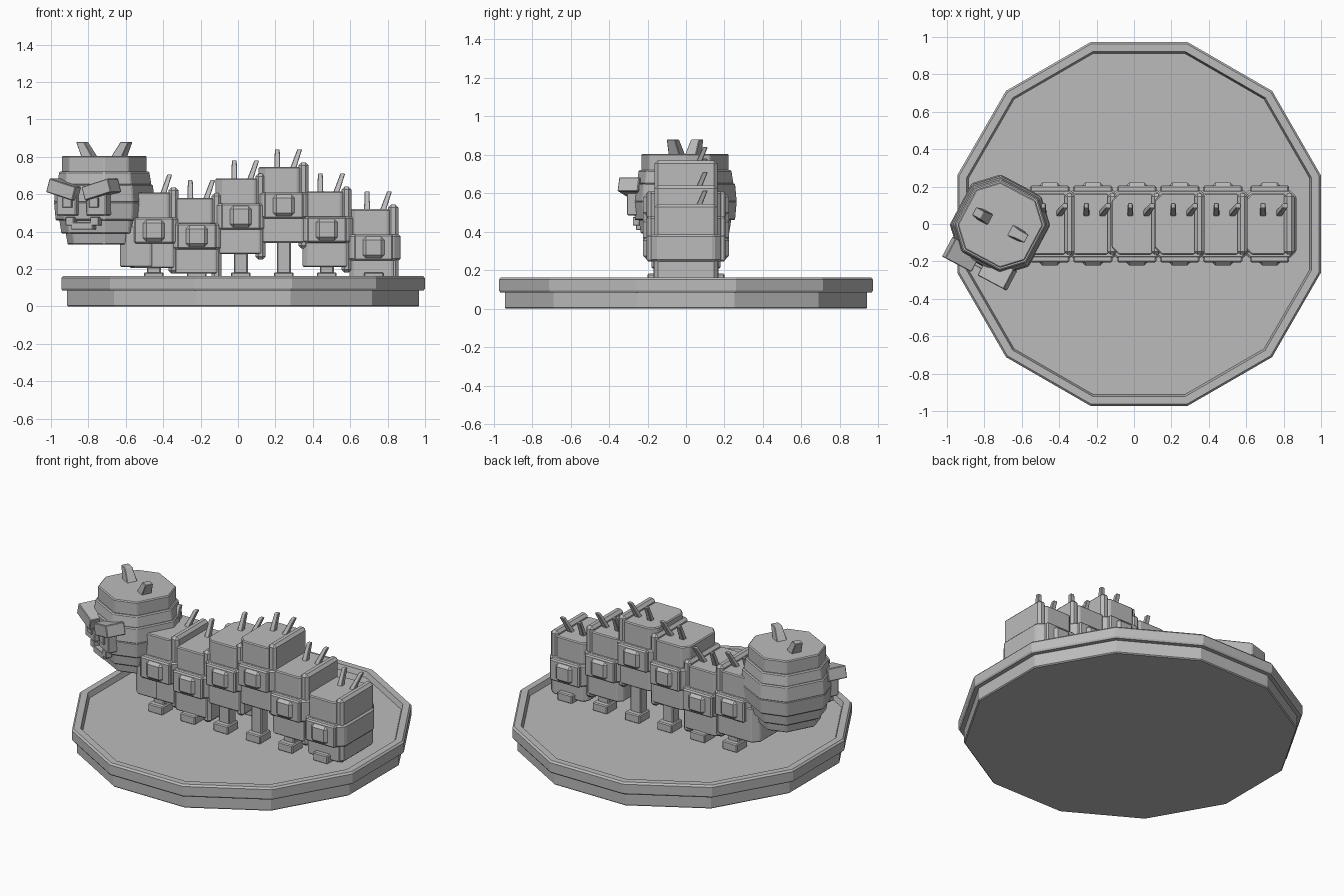
import bpy, bmesh, math
from mathutils import Vector, Matrix

if "Cube" in bpy.data.objects:
    bpy.data.objects.remove(bpy.data.objects["Cube"])

grey = bpy.data.materials.new("stone_grey")
grey.use_nodes = True
tone = (0.5, 0.5, 0.5, 1)
grey.diffuse_color = tone
grey.node_tree.nodes["Principled BSDF"].inputs["Base Color"].default_value = tone


def finish(name, bm, place, bevel):
    bmesh.ops.recalc_face_normals(bm, faces=bm.faces)
    mesh = bpy.data.meshes.new(name)
    bm.to_mesh(mesh)
    bm.free()
    mesh.materials.append(grey)
    obj = bpy.data.objects.new(name, mesh)
    bpy.context.collection.objects.link(obj)
    obj.matrix_world = place
    if bevel:
        mod = obj.modifiers.new("soft_edge", "BEVEL")
        mod.width = bevel
        mod.segments = 1
        mod.limit_method = "ANGLE"
        mod.angle_limit = math.radians(40)
    return obj


def loft(name, rings, place=Matrix(), bevel=0.006):
    """Skin matching rings of points and cap both ends."""
    bm = bmesh.new()
    loops = [[bm.verts.new(p) for p in ring] for ring in rings]
    n = len(loops[0])
    for low, high in zip(loops, loops[1:]):
        for i in range(n):
            j = (i + 1) % n
            bm.faces.new((low[i], low[j], high[j], high[i]))
    bm.faces.new(loops[0])
    bm.faces.new(loops[-1])
    return finish(name, bm, place, bevel)


def chamfered(hx, hy, cut, z):
    """Rectangle with cut corners, at height z."""
    quarter = [(hx, hy - cut), (hx - cut, hy)]
    ring = []
    for sx, sy in ((1, 1), (-1, 1), (-1, -1), (1, -1)):
        pair = quarter if sx * sy > 0 else quarter[::-1]
        ring += [(sx * x, sy * y, z) for x, y in pair]
    return ring


def block(name, centre, size, cut=0.0, place=Matrix(), bevel=0.006):
    hx, hy, hz = (s / 2 for s in size)
    place = place @ Matrix.Translation(centre)
    if cut:
        return loft(name, [chamfered(hx, hy, cut, z) for z in (-hz, hz)], place, bevel)
    bm = bmesh.new()
    bmesh.ops.create_cube(bm, size=1)
    bmesh.ops.scale(bm, vec=size, verts=bm.verts)
    return finish(name, bm, place, bevel)


def spike(name, base, tip, width, place=Matrix()):
    """Square tapered peg leaning from base to tip."""
    rings = []
    for p, w in ((base, width), (tip, width * 0.75)):
        rings.append([Vector(p) + Vector((a * w / 2, b * w / 2, 0))
                      for a, b in ((1, 1), (-1, 1), (-1, -1), (1, -1))])
    return loft(name, rings, place, 0.003)


def dodecagon(apothem, z):
    r = apothem / math.cos(math.pi / 12)
    return [(r * math.cos((k + 0.5) * math.pi / 6), r * math.sin((k + 0.5) * math.pi / 6), z)
            for k in range(12)]


# Stand: plinth and tray with a raised rim
stand = Matrix.Translation((0.027, 0, 0))
loft("plinth", [dodecagon(0.942, 0), dodecagon(0.942, 0.09)], stand)
tray = [(0.94, 0.085), (0.966, 0.085), (0.972, 0.095), (0.972, 0.152),
        (0.962, 0.163), (0.922, 0.163), (0.912, 0.13)]
loft("tray", [dodecagon(a, z) for a, z in tray], stand, 0)

# Body segments: centre x and centre height
segments = [(-0.45, 0.405), (-0.22, 0.375), (0.015, 0.48),
            (0.245, 0.54), (0.475, 0.41), (0.725, 0.315)]
for x, z in segments:
    at = Matrix.Translation((x, 0, z))
    low = max(-0.2, 0.145 - z)
    block("segment_upper", (-0.01, 0, 0.13), (0.25, 0.33, 0.15), 0.04, at)
    block("segment_band", (0, 0, 0), (0.29, 0.37, 0.14), 0.04, at, 0.01)
    block("segment_lower", (0, 0, (low - 0.06) / 2), (0.26, 0.34, -0.06 - low), 0.03, at)
    hoop_low = max(-0.23, 0.14 - z)
    block("back_hoop", (0.105, 0, (0.23 + hoop_low) / 2),
          (0.055, 0.325, 0.23 - hoop_low), 0, at, 0.016)
    for side in (-1, 1):
        block("side_plate", (0, side * 0.185, 0), (0.21, 0.04, 0.138), 0, at, 0.008)
        block("side_button", (0, side * 0.205, 0), (0.115, 0.035, 0.115), 0, at, 0.018)
        block("leg", (0, side * 0.13, (0.15 - z - 0.1) / 2), (0.075, 0.07, z - 0.25), 0, at)
        block("foot", (0, side * 0.145, 0.155 - z), (0.105, 0.11, 0.055), 0, at)
    spike("straight_spike", (-0.035, 0.045, 0.17), (-0.035, 0.1, 0.3), 0.034, at)
    spike("leaning_spike", (0.04, 0.045, 0.17), (0.085, 0.1, 0.3), 0.034, at)

# Neck joining the first segment to the head
block("neck", (-0.53, 0, 0.32), (0.2, 0.36, 0.22), 0.04)

# Head: stacked chamfered tiers, turned towards its right
head = Matrix.Translation((-0.715, -0.005, 0)) @ Matrix.Rotation(math.radians(-28), 4, "Z")
tiers = [(0.33, 0.395, 0.175, 0.185), (0.39, 0.465, 0.205, 0.215), (0.46, 0.56, 0.232, 0.24),
         (0.555, 0.652, 0.24, 0.232), (0.648, 0.72, 0.225, 0.215), (0.715, 0.805, 0.203, 0.203)]
for z0, z1, h0, h1 in tiers:
    loft("head_tier", [chamfered(h, h, h * 0.48, z) for z, h in ((z0, h0), (z1, h1))], head)

# Face and horns, mirrored across the head
for side in (-1, 1):
    spike("horn", (side * 0.09, 0, 0.8), (side * 0.135, 0, 0.88), 0.065, head)
    tilt = (head @ Matrix.Translation((side * 0.107, -0.235, 0.625))
            @ Matrix.Rotation(math.radians(-16 * side), 4, "Y"))
    block("brow", (0, 0, 0), (0.165, 0.12, 0.075), 0, tilt, 0.004)
    block("eye", (side * 0.09, -0.225, 0.545), (0.12, 0.08, 0.12), 0, head)
    block("pupil", (side * 0.08, -0.265, 0.555), (0.055, 0.02, 0.055), 0, head, 0.003)
    block("mouth_corner", (side * 0.075, -0.235, 0.455), (0.05, 0.04, 0.045), 0, head, 0.003)
block("mouth", (0, -0.235, 0.43), (0.13, 0.04, 0.04), 0, head, 0.003)
